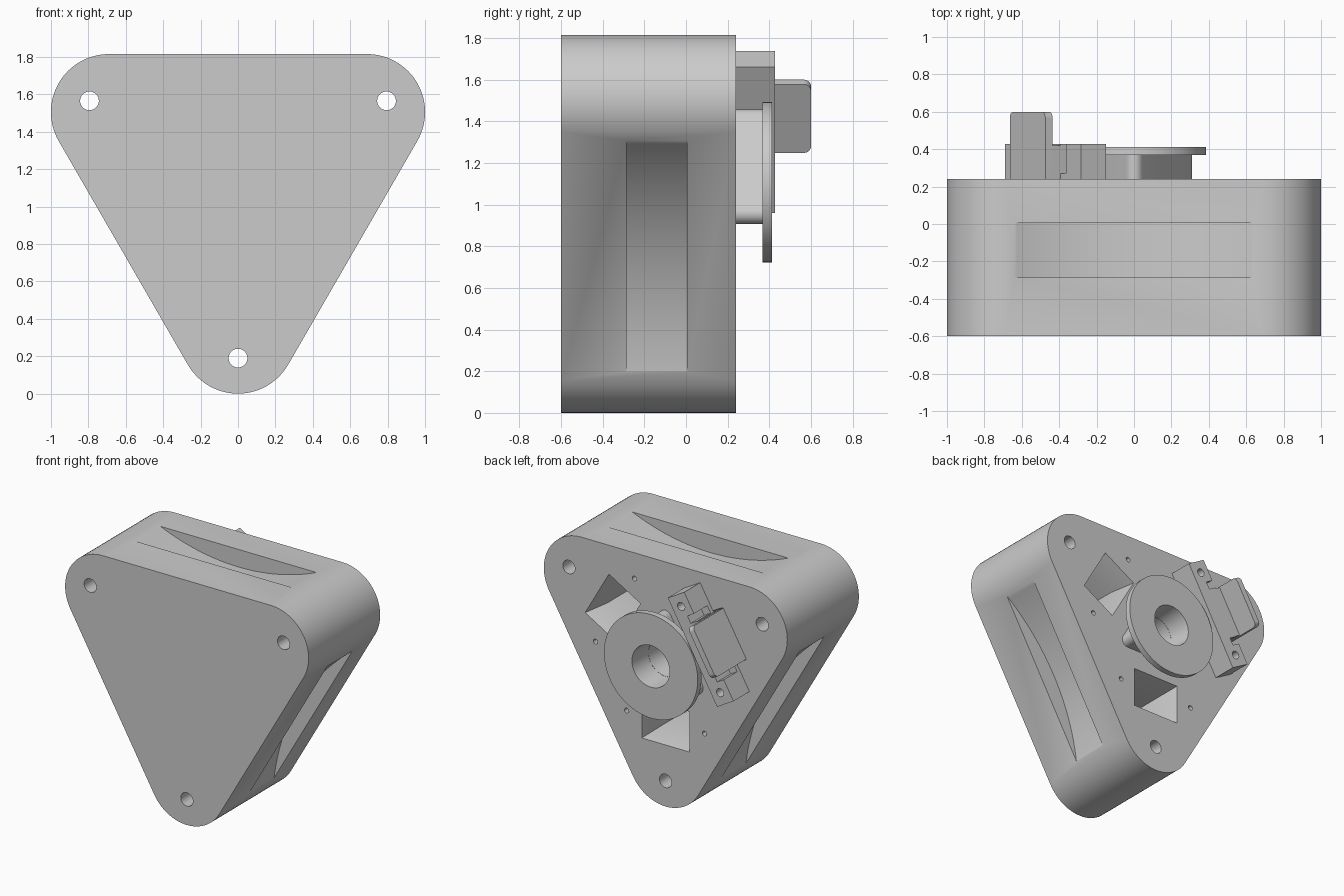
import bpy, bmesh
from math import sin, cos, pi, radians
from mathutils import Vector

if "Cube" in bpy.data.objects:
    bpy.data.objects.remove(bpy.data.objects["Cube"])

CZ = 1.107                      # height of the triangle centre
CORNERS = (30, 150, 270)        # directions of the triangle's corners
SIDES = (90, 210, 330)          # directions of its flat sides


def at(angle, d, t, y):
    """Point d outwards along a direction and t sideways, at depth y."""
    a = radians(angle)
    return Vector((d * cos(a) - t * sin(a), y, CZ + d * sin(a) + t * cos(a)))


def loft(name, rings):
    """Closed solid through rings with equal point counts."""
    bm = bmesh.new()
    vs = [[bm.verts.new(p) for p in r] for r in rings]
    n = len(vs[0])
    for r0, r1 in zip(vs, vs[1:]):
        for i in range(n):
            j = (i + 1) % n
            bm.faces.new((r0[i], r0[j], r1[j], r1[i]))
    bm.faces.new(vs[0][::-1])
    bm.faces.new(vs[-1])
    bmesh.ops.recalc_face_normals(bm, faces=bm.faces)
    me = bpy.data.meshes.new(name)
    bm.to_mesh(me)
    bm.free()
    ob = bpy.data.objects.new(name, me)
    bpy.context.collection.objects.link(ob)
    return ob


def prism(name, pts, y0, y1):
    return loft(name, [[(x, y, z) for x, z in pts] for y in (y0, y1)])


def cylinder(name, angle, d, t, r, y0, y1, n=48, r1=None):
    rings = []
    for y, rad in ((y0, r), (y1, r if r1 is None else r1)):
        c = at(angle, d, t, y)
        rings.append([c + Vector((rad * cos(2 * pi * i / n), 0, rad * sin(2 * pi * i / n)))
                      for i in range(n)])
    return loft(name, rings)


def rect(angle, d0, d1, t0, t1, y):
    return [at(angle, d, t, y) for d, t in ((d0, t0), (d1, t0), (d1, t1), (d0, t1))]


def box(name, angle, d0, d1, t0, t1, y0, y1):
    return loft(name, [rect(angle, d0, d1, t0, t1, y) for y in (y0, y1)])


def rounded_triangle(c, r, start, n=24):
    pts = []
    for k in range(3):
        mid = radians(start + 120 * k)
        for i in range(n + 1):
            a = mid - pi / 3 + 2 * pi / 3 * i / n
            pts.append((c * cos(mid) + r * cos(a), CZ + c * sin(mid) + r * sin(a)))
    return pts


def cut(ob, cutters):
    bpy.context.view_layer.objects.active = ob
    for c in cutters:
        m = ob.modifiers.new("cut", 'BOOLEAN')
        m.operation = 'DIFFERENCE'
        m.solver = 'EXACT'
        m.object = c
        bpy.ops.object.modifier_apply(modifier=m.name)
        bpy.data.objects.remove(c)


# Main rounded triangular housing
housing = prism("housing", rounded_triangle(0.797, 0.31, 30), -0.6, 0.24)
cutters = []
for a in CORNERS:
    # through bolt hole, tapered window with inner pocket, pair of screw holes
    cutters.append(cylinder("bolt_cut", a, 0.917, 0, 0.05, -0.7, 0.4))
    cutters.append(loft("window_cut", [rect(a, 0.39, 0.61, -0.15, 0.15, -0.3),
                                       rect(a, 0.39, 0.61, -0.15, 0.15, 0.06),
                                       rect(a, 0.35, 0.65, -0.195, 0.195, 0.24),
                                       rect(a, 0.35, 0.65, -0.195, 0.195, 0.3)]))
    for t in (-0.32, 0.32):
        cutters.append(cylinder("screw_cut", a, 0.48, t, 0.018, 0.05, 0.3, 16))
for a in SIDES:
    # shallow curved finger groove in each side
    cutters.append(cylinder("groove_cut", a, 0.578 + 1.64, 0, 1.64, -0.285, 0.005, 256))
cutters.append(cylinder("bore_cut", 0, 0, 0, 0.11, -0.1, 0.3, 48, 0.145))
cut(housing, cutters)

# Central hub and flange, both bored
hub = prism("hub", rounded_triangle(0.30, 0.05, 90, 10), 0.235, 0.372)
cut(hub, [cylinder("bore_cut", 0, 0, 0, 0.138, 0.2, 0.45, 48, 0.158)])
flange = cylinder("flange", 0, 0, 0, 0.385, 0.368, 0.413, 96)
cut(flange, [cylinder("bore_cut", 0, 0, 0, 0.138, 0.2, 0.45, 48, 0.158)])

# Switch mount bridging the upper left window
mount = box("switch_mount", 150, 0.406, 0.562, -0.405, 0.405, 0.235, 0.427)
cuts = [cylinder("hole_cut", 150, 0.484, s * 0.32, 0.03, 0.1, 0.5, 24) for s in (-1, 1)]
cuts += [box("slot_cut", 150, 0.5, 0.6, min(s * 0.19, s * 0.245), max(s * 0.19, s * 0.245), 0.27, 0.5)
         for s in (-1, 1)]
cut(mount, cuts)
link = box("switch_body", 150, 0.5, 0.64, -0.185, 0.185, 0.235, 0.42)

# Rounded rocker plate standing on the outer edge of the mount
profile = [(-0.19, 0.235), (0.19, 0.235)]
for s, a0 in ((1, 0), (-1, 90)):
    for i in range(9):
        a = radians(a0 + 90 * i / 8)
        profile.append((s * 0.155 + 0.035 * cos(a), 0.565 + 0.035 * sin(a)))
rocker = loft("switch_rocker", [[at(150, d, t, y) for t, y in profile] for d in (0.612, 0.657)])

# Smooth curved walls, keep crisp edges
for ob in bpy.data.objects:
    ob.select_set(True)
bpy.context.view_layer.objects.active = housing
bpy.ops.object.shade_smooth_by_angle(angle=radians(30))
